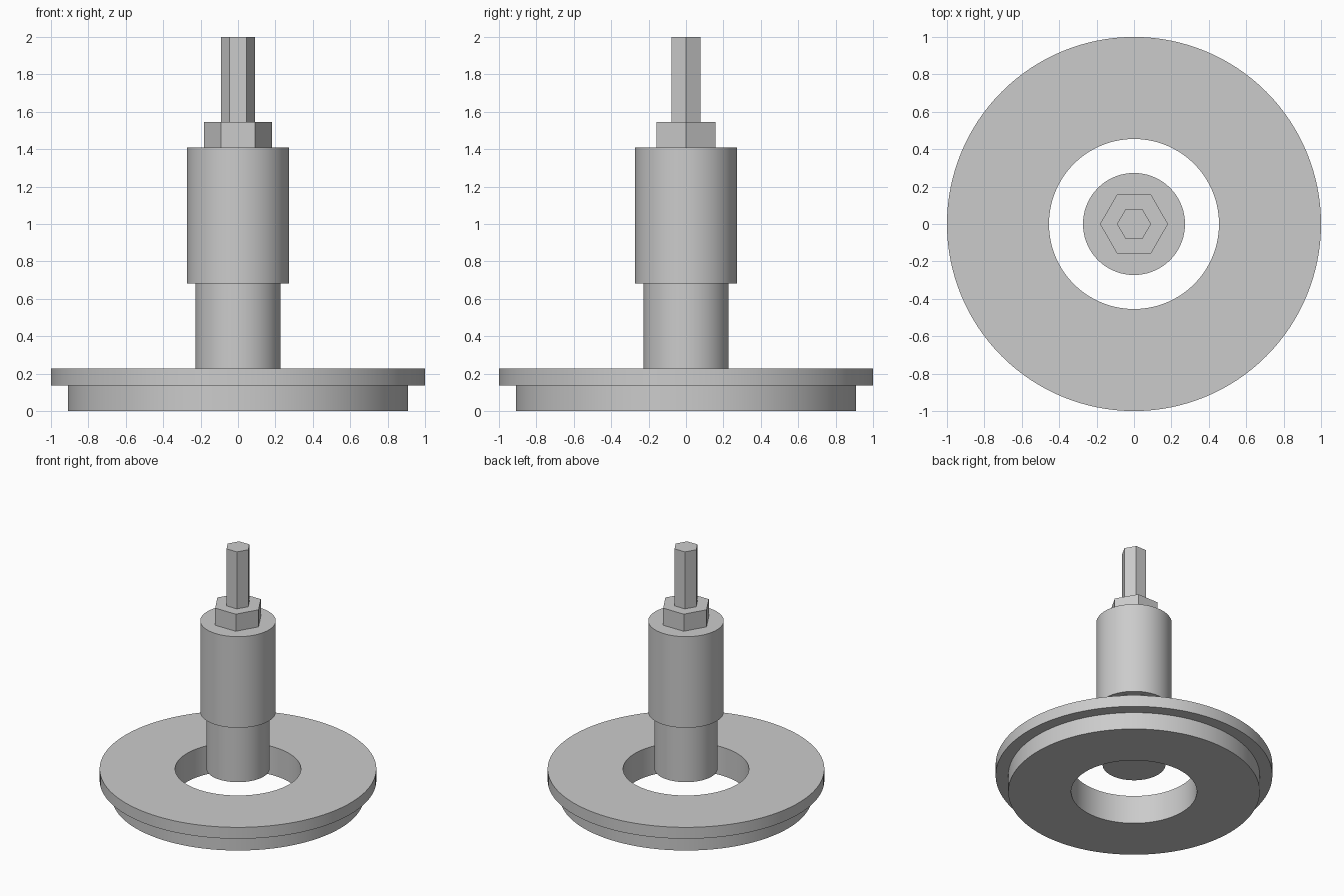
import bpy
import math

cube = bpy.data.objects.get("Cube")
if cube:
    bpy.data.objects.remove(cube, do_unlink=True)

U = 1 / 11  # design unit: flange radius is 11 units

steel = bpy.data.materials.new("plain_grey")
steel.use_nodes = True
grey = (0.6, 0.6, 0.6, 1)
steel.diffuse_color = grey
steel.node_tree.nodes["Principled BSDF"].inputs["Base Color"].default_value = grey


def finish(obj, name, smooth):
    obj.name = name
    obj.data.name = name
    obj.data.materials.append(steel)
    if smooth:
        bpy.ops.object.select_all(action="DESELECT")
        obj.select_set(True)
        bpy.context.view_layer.objects.active = obj
        bpy.ops.object.shade_smooth_by_angle(angle=math.radians(30))


def prism(name, radius, bottom, top, sides):
    """Upright cylinder or hexagon with corners on the x axis."""
    bpy.ops.mesh.primitive_cylinder_add(
        vertices=sides, radius=radius * U, depth=(top - bottom) * U,
        location=(0, 0, (top + bottom) / 2 * U))
    obj = bpy.context.object
    if sides == 6:
        obj.rotation_euler.z = math.radians(30)
    finish(obj, name, sides > 6)


def lathe(name, profile, sides):
    """Closed (radius, height) profile turned around the z axis."""
    n = len(profile)
    verts = [(r * U * math.cos(a), r * U * math.sin(a), z * U)
             for a in (math.tau * i / sides for i in range(sides))
             for r, z in profile]
    faces = [(i * n + j, (i + 1) % sides * n + j,
              (i + 1) % sides * n + (j + 1) % n, i * n + (j + 1) % n)
             for i in range(sides) for j in range(n)]
    mesh = bpy.data.meshes.new(name)
    mesh.from_pydata(verts, [], faces)
    obj = bpy.data.objects.new(name, mesh)
    bpy.context.collection.objects.link(obj)
    finish(obj, name, True)


# Stepped ring with a wide upper lip and an open bore
lathe("flange_ring",
      [(5, 0), (10, 0), (10, 1.5), (11, 1.5), (11, 2.5), (5, 2.5)], 128)

# Stem, standing above the bore
prism("lower_shaft", 2.5, 2.5, 7.5, 96)
prism("sleeve", 3, 7.5, 15.5, 96)
prism("hex_nut", 2, 15.5, 17, 6)
prism("hex_drive", 1, 17, 22, 6)
